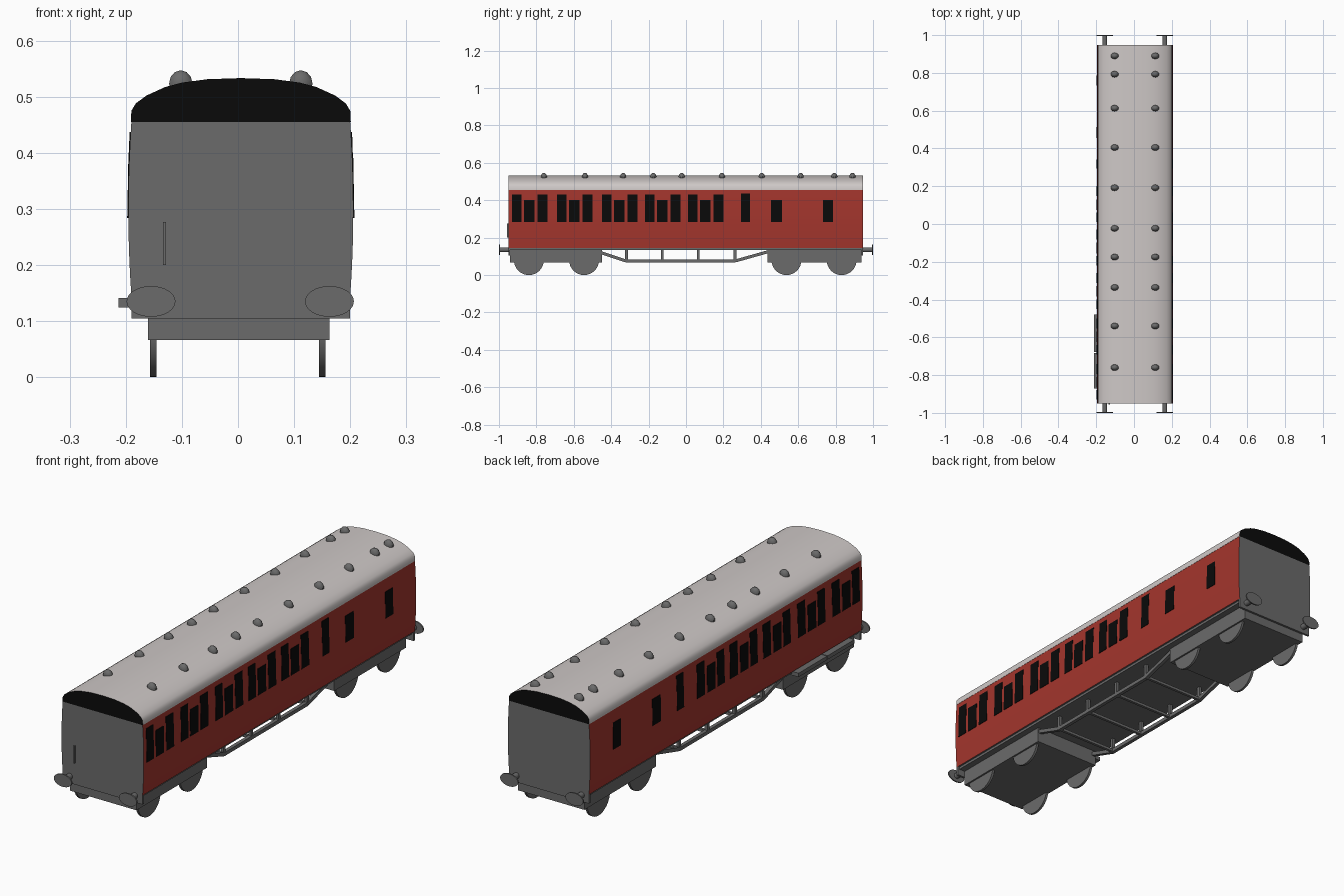
import bpy, bmesh, math
from mathutils import Matrix, Vector

if "Cube" in bpy.data.objects:
    bpy.data.objects.remove(bpy.data.objects["Cube"])


def mat(name, rgb):
    m = bpy.data.materials.new(name)
    m.diffuse_color = (*rgb, 1)
    m.use_nodes = True
    m.node_tree.nodes["Principled BSDF"].inputs["Base Color"].default_value = m.diffuse_color
    return m


GREY = mat("dark grey", (0.145, 0.145, 0.145))
RED = mat("carriage red", (0.37, 0.036, 0.026))
ROOF = mat("pale roof grey", (0.62, 0.58, 0.57))
BLACK = mat("black", (0.003, 0.003, 0.003))
CX = 0.005            # centre line of the body
Y0, Y1 = -0.95, 0.947  # body ends


def finish(name, bm, mats, smooth=False):
    bmesh.ops.recalc_face_normals(bm, faces=bm.faces)
    me = bpy.data.meshes.new(name)
    bm.to_mesh(me)
    bm.free()
    ob = bpy.data.objects.new(name, me)
    bpy.context.collection.objects.link(ob)
    for m in mats:
        me.materials.append(m)
    if smooth:
        bpy.ops.object.select_all(action='DESELECT')
        ob.select_set(True)
        bpy.context.view_layer.objects.active = ob
        bpy.ops.object.shade_smooth_by_angle(angle=math.radians(35))
    return ob


def add_box(bm, x0, x1, y0, y1, z0, z1):
    M = Matrix.Translation(((x0 + x1) / 2, (y0 + y1) / 2, (z0 + z1) / 2))
    M = M @ Matrix.Diagonal((x1 - x0, y1 - y0, z1 - z0, 1))
    return bmesh.ops.create_cube(bm, size=1, matrix=M)["verts"]


def box(name, *dims, m=GREY):
    bm = bmesh.new()
    add_box(bm, *dims)
    return finish(name, bm, [m])


def add_cyl(bm, centre, r, depth, axis, sx=1, sz=1, seg=32):
    rot = Matrix.Rotation(math.pi / 2, 4, 'Y' if axis == 'X' else 'X')
    M = Matrix.Translation(centre) @ Matrix.Diagonal((sx, 1, sz, 1)) @ rot
    bmesh.ops.create_cone(bm, cap_ends=True, segments=seg, radius1=r,
                          radius2=r, depth=depth, matrix=M)


def add_bar(bm, p, q, t):
    p, q = Vector(p), Vector(q)
    d = q - p
    M = Matrix.Translation((p + q) / 2) @ d.to_track_quat('Z', 'Y').to_matrix().to_4x4()
    bmesh.ops.create_cube(bm, size=1, matrix=M @ Matrix.Diagonal((t, t, d.length, 1)))


def half_width(z):
    return 0.2005 - 0.0055 * ((z - 0.3) / 0.155) ** 2


def extrusion(name, half, mats, rule):
    """Mirror a half section of (x, z) points and run it along the body."""
    pts = half + [(-x, z) for x, z in reversed(half) if x > 0]
    bm = bmesh.new()
    f = bm.faces.new([bm.verts.new((CX + x, Y0, z)) for x, z in pts])
    ext = bmesh.ops.extrude_face_region(bm, geom=[f], use_keep_orig=True)["geom"]
    bmesh.ops.translate(bm, vec=(0, Y1 - Y0, 0),
                        verts=[g for g in ext if isinstance(g, bmesh.types.BMVert)])
    bmesh.ops.recalc_face_normals(bm, faces=bm.faces)
    for f in bm.faces:
        f.material_index = rule(f.normal)
    return finish(name, bm, mats, True)


# body shell: red bowed sides, grey ends and underside
zs = [0.145 + 0.31 * i / 10 for i in range(11)]
extrusion("body_shell", [(half_width(z), z) for z in zs], [RED, GREY],
          lambda n: 0 if abs(n.x) > 0.7 else 1)

# roof: pale top with black end panels
extrusion("roof", [(0.196, 0.455), (0.195, 0.475), (0.187, 0.488), (0.168, 0.502),
                   (0.135, 0.517), (0.105, 0.525), (0.06, 0.531), (0, 0.533)],
          [ROOF, BLACK], lambda n: 1 if abs(n.y) > 0.7 else 0)

# windows: five tall-short-tall groups, then three singles
TALL, SHORT = 0.432, 0.4
wins = []
for s in (-0.93, -0.69, -0.449, -0.219, 0.011):
    wins += [(s, s + 0.05, TALL), (s + 0.064, s + 0.12, SHORT), (s + 0.137, s + 0.19, TALL)]
wins += [(0.294, 0.342, 0.437), (0.455, 0.513, SHORT), (0.733, 0.786, SHORT)]
bm = bmesh.new()
for side in (-1, 1):
    for a, b, top in wins:
        for v in add_box(bm, -1, 1, a, b, 0.284, top):
            out = 0.002 if v.co.x * side > 0 else -0.003
            v.co.x = CX + side * (half_width(v.co.z) + out)
finish("windows", bm, [BLACK])

# roof ventilators: two rows of low domes
bm = bmesh.new()
for y in (0.89, 0.793, 0.613, 0.405, 0.192, -0.023, -0.175, -0.336, -0.54, -0.76):
    for side in (-1, 1):
        M = Matrix.Translation((CX + side * 0.107, y, 0.523)) @ Matrix.Diagonal((0.022, 0.017, 0.024, 1))
        bmesh.ops.create_uvsphere(bm, u_segments=10, v_segments=6, radius=1, matrix=M)
finish("roof_ventilators", bm, [GREY], True)

# floor frame and buffer beams
box("floor_frame", CX - 0.187, CX + 0.187, Y0 + 0.003, Y1 - 0.003, 0.134, 0.147)
for tag, y in (("front", Y0), ("back", Y1 - 0.01)):
    box(tag + "_buffer_beam", CX - 0.195, CX + 0.195, y, y + 0.01, 0.105, 0.147)

# handrail on the front end and footboards on the left side
box("end_handrail", -0.134, -0.128, Y0 - 0.006, Y0 + 0.002, 0.2, 0.277)
for i, (a, b) in enumerate(((-0.87, -0.682), (-0.678, -0.48))):
    box(f"footboard_{i + 1}", -0.213, -0.17, a, b, 0.124, 0.141)

# bogies with wheels
for tag, a, b, ys in (("front", -0.94, -0.448, (-0.84, -0.545)),
                      ("back", 0.437, 0.937, (0.537, 0.832))):
    box(tag + "_bogie_frame", -0.16, 0.163, a, b, 0.066, 0.136)
    bm = bmesh.new()
    for y in ys:
        for x in (-0.151, 0.15):
            add_cyl(bm, (x, y, 0.08), 0.08, 0.011, 'X')
        add_cyl(bm, (0, y, 0.08), 0.012, 0.3, 'X', seg=12)
    finish(tag + "_wheels", bm, [GREY], True)

# buffers: round shank, oval head
bm = bmesh.new()
for e in (-1, 1):
    for side in (-1, 1):
        x = 0.004 + side * 0.159
        add_cyl(bm, (x, e * 0.968, 0.135), 0.013, 0.056, 'Y', seg=16)
        add_cyl(bm, (x, e * 0.997, 0.135), 0.0435, 0.006, 'Y', sz=0.63)
finish("buffers", bm, [GREY], True)

# truss rods with posts and cross bars
bm = bmesh.new()
path = [(-0.45, 0.118), (-0.32, 0.075), (0.262, 0.075), (0.45, 0.128)]
posts = (-0.318, -0.127, 0.065, 0.262)
for x in (-0.148, 0.151):
    for (ya, za), (yb, zb) in zip(path, path[1:]):
        add_bar(bm, (x, ya, za), (x, yb, zb), 0.016)
    for y in posts:
        add_bar(bm, (x, y, 0.075), (x, y, 0.138), 0.014)
for y in posts:
    add_bar(bm, (-0.148, y, 0.076), (0.151, y, 0.076), 0.012)
finish("truss_rods", bm, [GREY])
